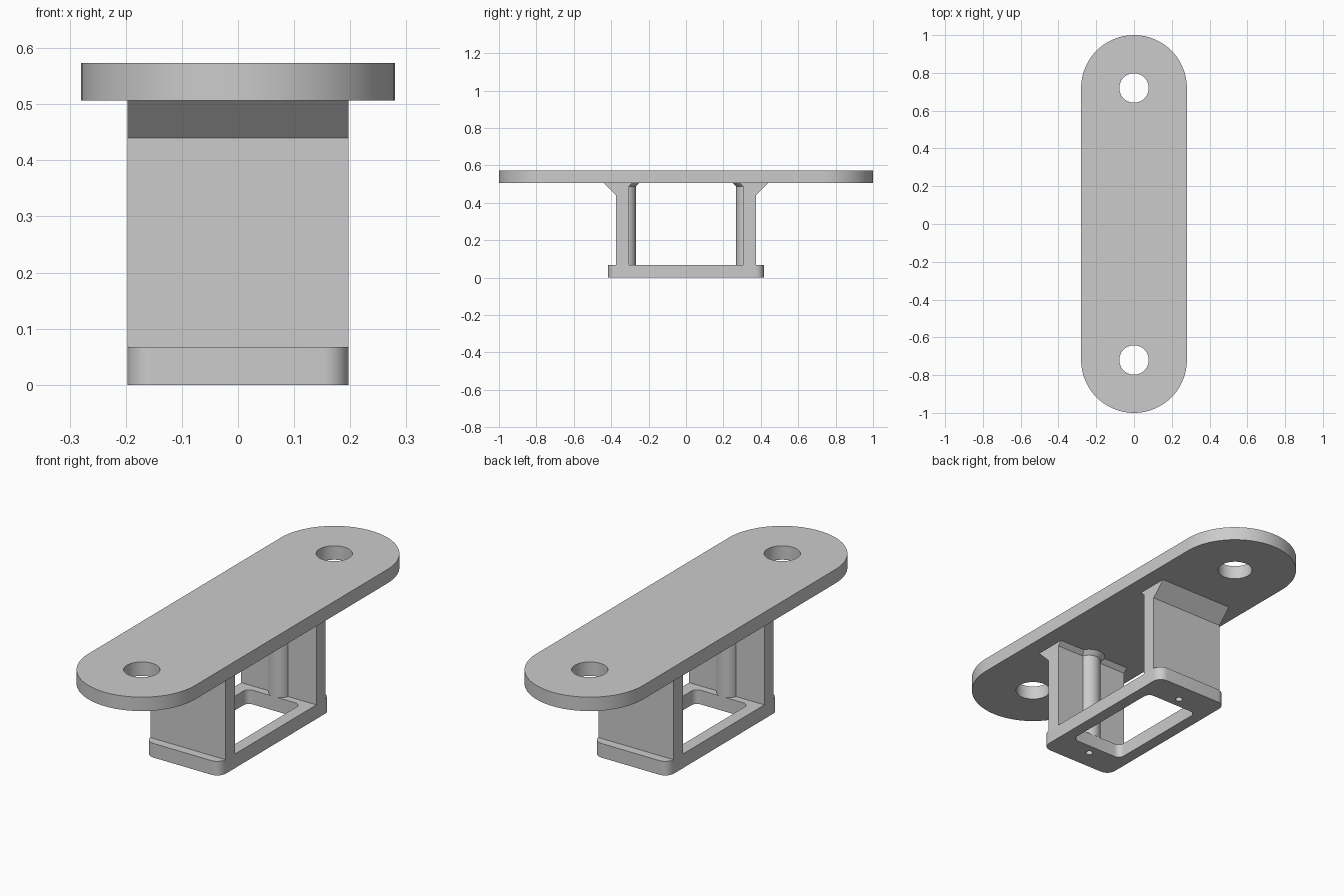
import bpy
import bmesh
from math import pi, cos, sin, radians
from mathutils import Vector

cube = bpy.data.objects.get("Cube")
if cube:
    bpy.data.objects.remove(cube, do_unlink=True)

grey = bpy.data.materials.new("light grey")
grey.use_nodes = True
colour = (0.6, 0.6, 0.6, 1)
grey.diffuse_color = colour
grey.node_tree.nodes["Principled BSDF"].inputs["Base Color"].default_value = colour

BASE_TOP, PLATE_BOTTOM, PLATE_TOP = 0.067, 0.507, 0.573
HALF_X, HALF_Y = 0.197, 0.417
SCREW_Y = 0.32
FLARE = 0.02


def rounded_rect(hx, hy, r, steps):
    """Corner-rounded rectangle outline in the xy plane."""
    points = []
    for i, (sx, sy) in enumerate([(1, 1), (-1, 1), (-1, -1), (1, -1)]):
        for k in range(steps + 1):
            a = (i + k / steps) * pi / 2
            p = (sx * (hx - r) + r * cos(a), sy * (hy - r) + r * sin(a))
            if not points or (Vector(p) - Vector(points[-1])).length > 1e-5:
                points.append(p)
    return points


def circle(r, y=0, n=48):
    return [(r * cos(2 * pi * k / n), y + r * sin(2 * pi * k / n)) for k in range(n)]


def loft(name, rings):
    """Solid through a list of matching vertex rings."""
    bm = bmesh.new()
    loops = [[bm.verts.new(p) for p in ring] for ring in rings]
    bm.faces.new(loops[0])
    bm.faces.new(loops[-1])
    n = len(loops[0])
    for a, b in zip(loops, loops[1:]):
        for i in range(n):
            j = (i + 1) % n
            bm.faces.new((a[i], a[j], b[j], b[i]))
    bmesh.ops.recalc_face_normals(bm, faces=bm.faces[:])
    mesh = bpy.data.meshes.new(name)
    bm.to_mesh(mesh)
    bm.free()
    obj = bpy.data.objects.new(name, mesh)
    bpy.context.collection.objects.link(obj)
    mesh.materials.append(grey)
    return obj


def prism(name, outline, z0, z1):
    return loft(name, [[(x, y, z) for x, y in outline] for z in (z0, z1)])


def cut(obj, cutters):
    for cutter in cutters:
        mod = obj.modifiers.new("cut", "BOOLEAN")
        mod.operation = "DIFFERENCE"
        mod.solver = "EXACT"
        mod.object = cutter
    bpy.context.view_layer.update()
    evaluated = obj.evaluated_get(bpy.context.evaluated_depsgraph_get())
    mesh = bpy.data.meshes.new_from_object(evaluated)
    obj.modifiers.clear()
    obj.data = mesh


# Top plate with two mounting holes
plate = prism("top_plate", rounded_rect(0.28, 1, 0.28, 24), PLATE_BOTTOM, PLATE_TOP)
plate_cutters = [prism("plate_hole_cutter", circle(0.078, s * 0.72), 0.4, 0.7)
                 for s in (-1, 1)]
cut(plate, plate_cutters)

# Base frame with a window and two screw holes
base = prism("base_frame", rounded_rect(HALF_X, HALF_Y, 0.045, 8), 0, BASE_TOP)
window = prism("window_cutter", rounded_rect(0.14, 0.27, 0.03, 8), -0.1, 0.2)
screws = [prism("screw_hole_cutter", circle(0.016, s * SCREW_Y, 24), -0.1, 0.4)
          for s in (-1, 1)]
cut(base, [window] + screws)

parts = [plate, base]
for s, side, screw in zip((-1, 1), ("front", "back"), screws):
    # Wall with a large outer and a small inner chamfer under the plate
    profile = [(0.305, BASE_TOP), (0.375, BASE_TOP), (0.375, 0.44),
               (0.442, PLATE_BOTTOM), (0.305 - FLARE, PLATE_BOTTOM),
               (0.305, PLATE_BOTTOM - FLARE)]
    wall = loft(side + "_wall", [[(x, s * y, z) for y, z in profile]
                                 for x in (-HALF_X, HALF_X)])
    # Screw boss flaring into the plate
    levels = [(0.052, BASE_TOP), (0.052, PLATE_BOTTOM - FLARE),
              (0.052 + FLARE, PLATE_BOTTOM)]
    boss = loft(side + "_screw_boss", [[(x, y, z) for x, y in circle(r, s * SCREW_Y)]
                                       for r, z in levels])
    for part in (wall, boss):
        cut(part, [screw])
        parts.append(part)

for cutter in plate_cutters + screws + [window]:
    bpy.data.objects.remove(cutter, do_unlink=True)

# Smooth curved sides, sharp edges
bpy.ops.object.select_all(action="DESELECT")
for part in parts:
    part.select_set(True)
bpy.context.view_layer.objects.active = plate
bpy.ops.object.shade_smooth_by_angle(angle=radians(30))
